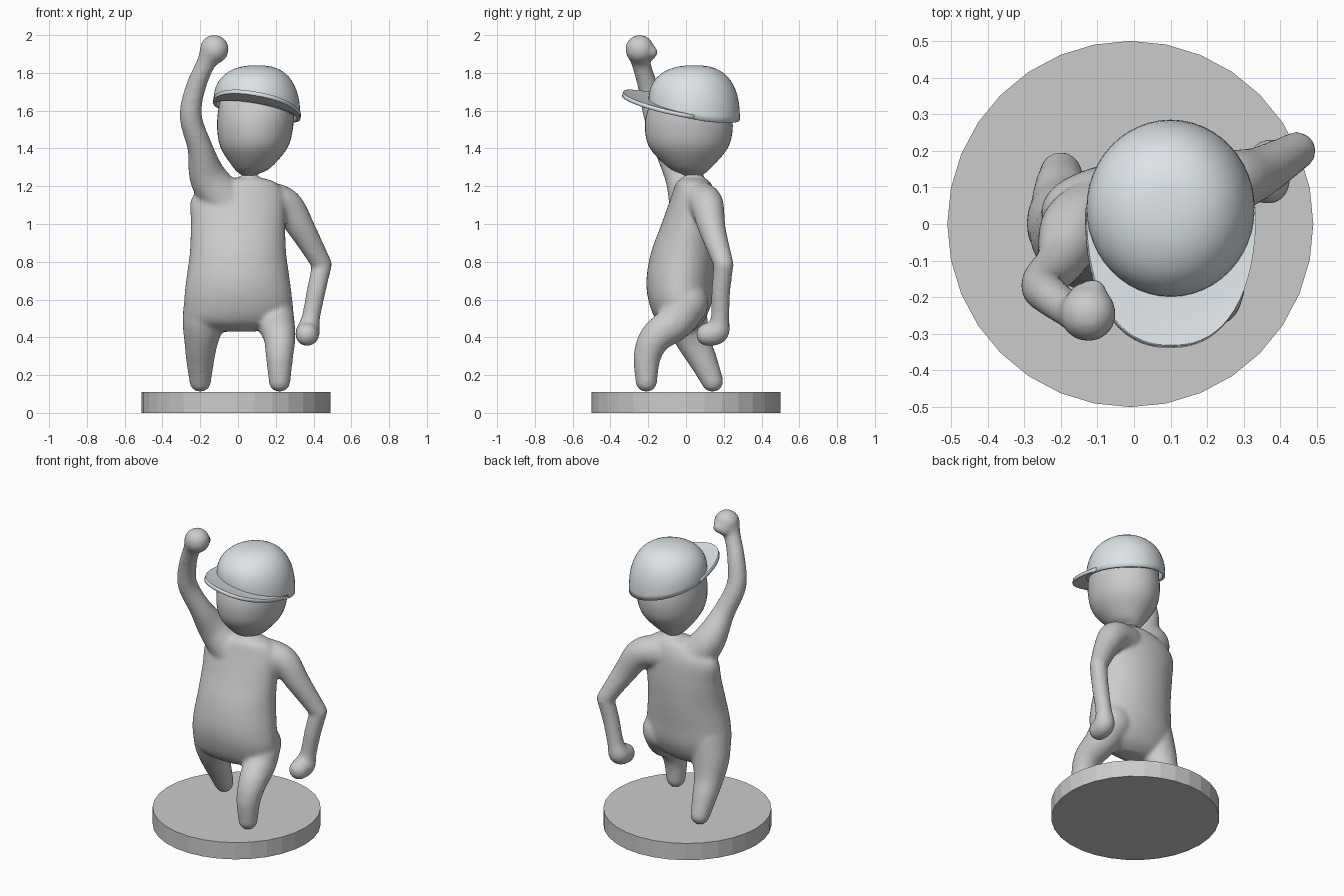
import bpy, bmesh, math
from mathutils import Matrix

if "Cube" in bpy.data.objects:
    bpy.data.objects.remove(bpy.data.objects["Cube"])


def spline(pts, steps):
    """Catmull-Rom interpolation of tuples of any length."""
    p = [pts[0]] + list(pts) + [pts[-1]]
    out = []
    for i in range(1, len(p) - 2):
        for k in range(steps):
            t = k / steps
            out.append(tuple(0.5 * (2 * b + (c - a) * t + (2 * a - 5 * b + 4 * c - d) * t ** 2
                                    + (3 * b - a - 3 * c + d) * t ** 3)
                             for a, b, c, d in zip(*p[i - 1:i + 3])))
    return out + [tuple(pts[-1])]


def loft(bm, rings, steps=5, n=40):
    """Closed solid through horizontal ellipses (x, y, z, rx, ry)."""
    loops = []
    for x, y, z, rx, ry in spline(rings, steps):
        loops.append([bm.verts.new((x + rx * math.cos(2 * math.pi * i / n),
                                    y + ry * math.sin(2 * math.pi * i / n), z)) for i in range(n)])
    for a, b in zip(loops, loops[1:]):
        for i in range(n):
            j = (i + 1) % n
            bm.faces.new((a[i], a[j], b[j], b[i]))
    bm.faces.new(loops[0])
    bm.faces.new(loops[-1])


def limb(bm, pts, steps=8):
    """Rounded limb: swept balls (x, y, z, r), fused later by the remesh."""
    for x, y, z, r in spline(pts, steps):
        bmesh.ops.create_icosphere(bm, subdivisions=3, radius=r,
                                   matrix=Matrix.Translation((x, y, z)))


def grid(bm, rows):
    vs = [[bm.verts.new(c) for c in row] for row in rows]
    for a, b in zip(vs, vs[1:]):
        for i in range(len(a) - 1):
            bm.faces.new((a[i], a[i + 1], b[i + 1], b[i]))
    bmesh.ops.remove_doubles(bm, verts=bm.verts, dist=1e-4)


def finish(name, bm, smooth=True):
    bmesh.ops.recalc_face_normals(bm, faces=bm.faces)
    for f in bm.faces:
        f.smooth = smooth
    me = bpy.data.meshes.new(name)
    bm.to_mesh(me)
    bm.free()
    ob = bpy.data.objects.new(name, me)
    bpy.context.collection.objects.link(ob)
    return ob


# Round base
bm = bmesh.new()
bmesh.ops.create_cone(bm, cap_ends=True, segments=32, radius1=0.5, radius2=0.5, depth=0.11,
                      matrix=Matrix.Translation((-0.01, 0, 0.055)))
finish("base", bm, False)

# Body: torso, then limbs fused into it
bm = bmesh.new()
loft(bm, [(-0.01, -0.02, 0.43, 0.1, 0.05), (-0.01, -0.03, 0.48, 0.25, 0.12),
          (0, -0.03, 0.58, 0.285, 0.165), (0, -0.03, 0.7, 0.275, 0.18),
          (0, -0.01, 0.85, 0.255, 0.175), (0, 0.02, 1.0, 0.25, 0.15),
          (0, 0.04, 1.14, 0.245, 0.12), (0.03, 0.04, 1.22, 0.17, 0.09),
          (0.06, 0.04, 1.25, 0.05, 0.05), (0.06, 0.04, 1.29, 0.035, 0.035)])
# rear leg and front leg
limb(bm, [(-0.2, 0.14, 0.168, 0.058), (-0.2, 0.09, 0.28, 0.075), (-0.195, 0.04, 0.38, 0.09),
          (-0.18, 0, 0.5, 0.115), (-0.15, -0.02, 0.62, 0.13)])
limb(bm, [(0.22, -0.21, 0.168, 0.058), (0.22, -0.205, 0.3, 0.073), (0.22, -0.16, 0.4, 0.085),
          (0.2, -0.06, 0.48, 0.1), (0.17, 0, 0.58, 0.12)])
# raised arm with fist and thumb
limb(bm, [(-0.05, 0.03, 1.1, 0.12), (-0.155, -0.01, 1.24, 0.1), (-0.2, -0.1, 1.4, 0.068),
          (-0.25, -0.165, 1.57, 0.06), (-0.225, -0.2, 1.72, 0.054), (-0.165, -0.24, 1.86, 0.052),
          (-0.125, -0.245, 1.925, 0.077)])
limb(bm, [(-0.14, -0.2, 1.9, 0.04), (-0.11, -0.185, 1.91, 0.036)], 3)
# lowered arm: upper arm, forearm, fist
limb(bm, [(0.13, 0.07, 1.13, 0.1), (0.25, 0.11, 1.1, 0.09), (0.34, 0.14, 0.97, 0.072),
          (0.445, 0.2, 0.785, 0.053)])
limb(bm, [(0.445, 0.2, 0.785, 0.053), (0.415, 0.185, 0.65, 0.051), (0.385, 0.18, 0.5, 0.05),
          (0.37, 0.165, 0.43, 0.064), (0.365, 0.115, 0.415, 0.062)])
body = finish("body", bm)
m = body.modifiers.new("fuse", 'REMESH')
m.mode = 'VOXEL'
m.voxel_size = 0.012
m.use_smooth_shade = True
m = body.modifiers.new("soften", 'SMOOTH')
m.factor = 0.5
m.iterations = 8

# Head
bm = bmesh.new()
loft(bm, [(0.06, 0.04, 1.245, 0.02, 0.02), (0.06, 0.035, 1.265, 0.05, 0.06),
          (0.075, 0.02, 1.3, 0.1, 0.115), (0.085, 0.015, 1.4, 0.175, 0.205),
          (0.09, 0.015, 1.5, 0.2, 0.232), (0.095, 0.018, 1.6, 0.2, 0.222),
          (0.1, 0.04, 1.67, 0.185, 0.195), (0.1, 0.04, 1.78, 0.09, 0.1)])
finish("head", bm)

# Cap: tilted dome and upturned brim
CX, CY, CZ, RX, RY, H = 0.1, 0.043, 1.595, 0.23, 0.242, 0.245
cap_mat = bpy.data.materials.new("cap_grey")
cap_mat.diffuse_color = (0.72, 0.77, 0.8, 1)
cap_mat.use_nodes = True
cap_mat.node_tree.nodes["Principled BSDF"].inputs["Base Color"].default_value = cap_mat.diffuse_color


def tilt(x, y):
    return -0.18 * (x - CX) - 0.18 * (y - CY)


def dome_row(s):
    f = max(0, 1 - s ** 2.5) ** 0.4
    row = []
    for i in range(49):
        a = 2 * math.pi * i / 48
        x, y = CX + RX * f * math.cos(a), CY + RY * f * math.sin(a)
        row.append((x, y, CZ + H * s + tilt(x, y) * (1 - s)))
    return row


def brim_row(u):
    row = []
    for i in range(33):
        a = math.pi * (1 + i / 32)
        c, s = math.cos(a), math.sin(a)
        xi, yi = CX + RX * 0.93 * c, CY + RY * 0.93 * s
        xo = CX + 0.232 * math.copysign(abs(c) ** 0.85, c)
        yo = CY - 0.378 * abs(s) ** 0.85
        x, y = xi + (xo - xi) * u, yi + (yo - yi) * u
        row.append((x, y, CZ + 0.012 + tilt(x, y) + 0.014 * u * u * s * s))
    return row


for name, make, thick, offset in (("cap_dome", dome_row, 0.015, -1), ("cap_brim", brim_row, 0.022, 0)):
    bm = bmesh.new()
    grid(bm, [make(math.sin(math.pi / 2 * k / 14)) for k in range(15)])
    ob = finish(name, bm)
    ob.data.materials.append(cap_mat)
    m = ob.modifiers.new("thickness", 'SOLIDIFY')
    m.thickness = thick
    m.offset = offset
